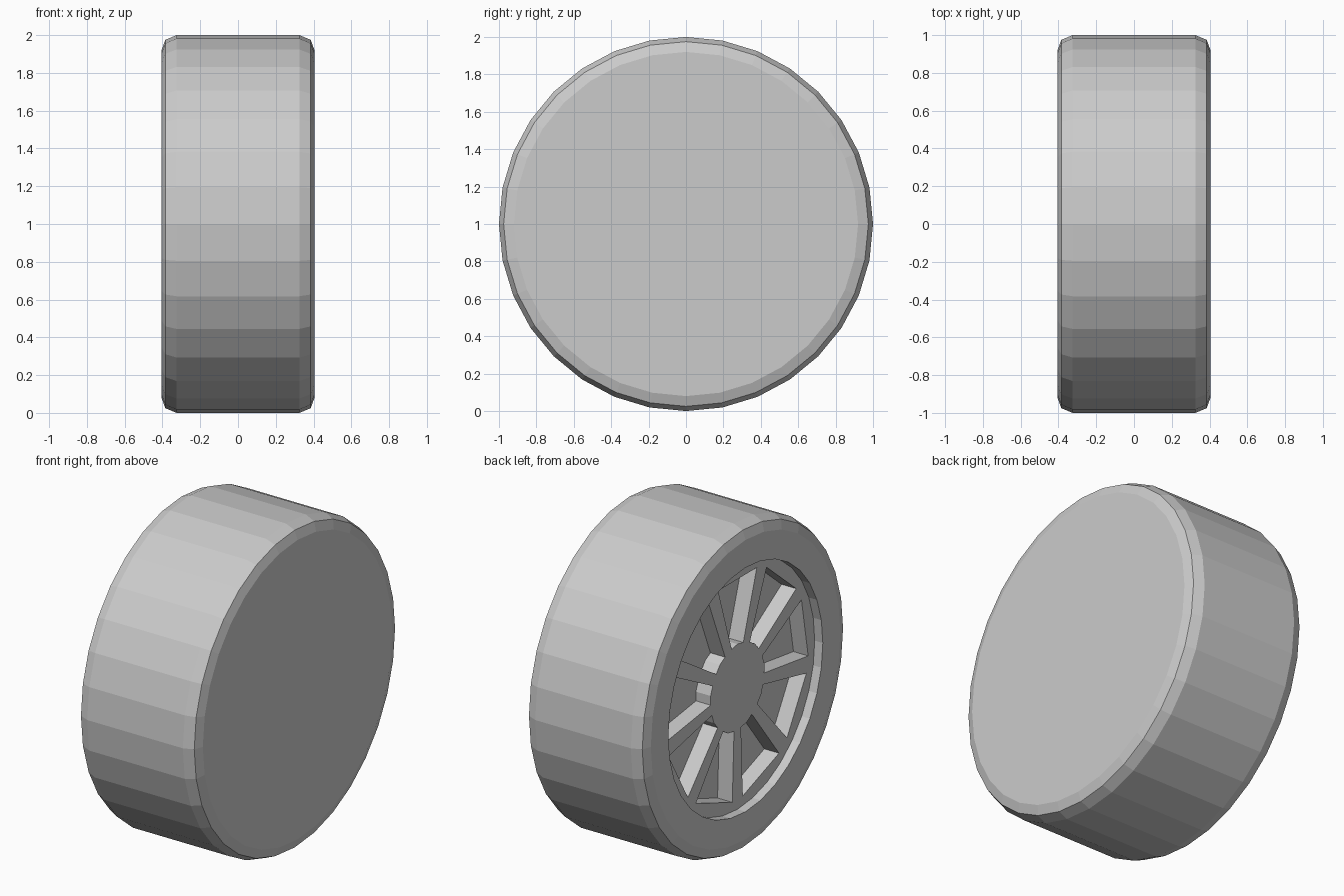
import bpy, bmesh
from math import sin, cos, radians, tau

if "Cube" in bpy.data.objects:
    bpy.data.objects.remove(bpy.data.objects["Cube"], do_unlink=True)

SIDES = 32
OPENINGS = 9
HALF = 0.405        # half width of the wheel
RIM_X = -0.35       # outer plane of hub and spokes
FLOOR_X = -0.25     # bottom of the openings

grey = bpy.data.materials.new("light_grey")
grey.use_nodes = True
grey.diffuse_color = (0.6, 0.6, 0.6, 1)
grey.node_tree.nodes["Principled BSDF"].inputs["Base Color"].default_value = (0.6, 0.6, 0.6, 1)


def polar(x, r, a):
    return (x, r * sin(a), 1 + r * cos(a))


def make_object(name, bm):
    bmesh.ops.recalc_face_normals(bm, faces=bm.faces)
    mesh = bpy.data.meshes.new(name)
    bm.to_mesh(mesh)
    bm.free()
    mesh.materials.append(grey)
    obj = bpy.data.objects.new(name, mesh)
    bpy.context.collection.objects.link(obj)
    return obj


# Wheel body: profile of (x, radius) turned about the axle, closed by flat caps
profile = [(HALF, 0.92), (0.385, 0.975), (0.325, 1), (-0.325, 1), (-0.385, 0.975),
           (-HALF, 0.92), (-HALF, 0.75), (RIM_X, 0.75)]
bm = bmesh.new()
rings = [[bm.verts.new(polar(x, r, tau * i / SIDES)) for i in range(SIDES)] for x, r in profile]
for a, b in zip(rings, rings[1:]):
    for i in range(SIDES):
        j = (i + 1) % SIDES
        bm.faces.new((a[i], a[j], b[j], b[i]))
bm.faces.new(rings[0])
bm.faces.new(rings[-1])
wheel = make_object("wheel", bm)

# Wedge cutters for the openings between the spokes
wedge = [(0.26, -12.5), (0.69, -15.8), (0.69, 15.8), (0.26, 12.5), (0.265, 0)]
bm = bmesh.new()
for k in range(OPENINGS):
    turn = tau * k / OPENINGS
    front, back = [[bm.verts.new(polar(x, r, turn + radians(a))) for r, a in wedge]
                   for x in (RIM_X - 0.1, FLOOR_X)]
    bm.faces.new(front)
    bm.faces.new(back)
    for i in range(len(wedge)):
        j = (i + 1) % len(wedge)
        bm.faces.new((front[i], front[j], back[j], back[i]))
cutter = make_object("spoke_opening_cutter", bm)
cutter.hide_render = True

# Cut the openings, then drop the cutter
cut = wheel.modifiers.new("openings", 'BOOLEAN')
cut.operation = 'DIFFERENCE'
cut.solver = 'EXACT'
cut.object = cutter
bpy.context.view_layer.objects.active = wheel
bpy.ops.object.modifier_apply(modifier=cut.name)
bpy.data.objects.remove(cutter, do_unlink=True)
